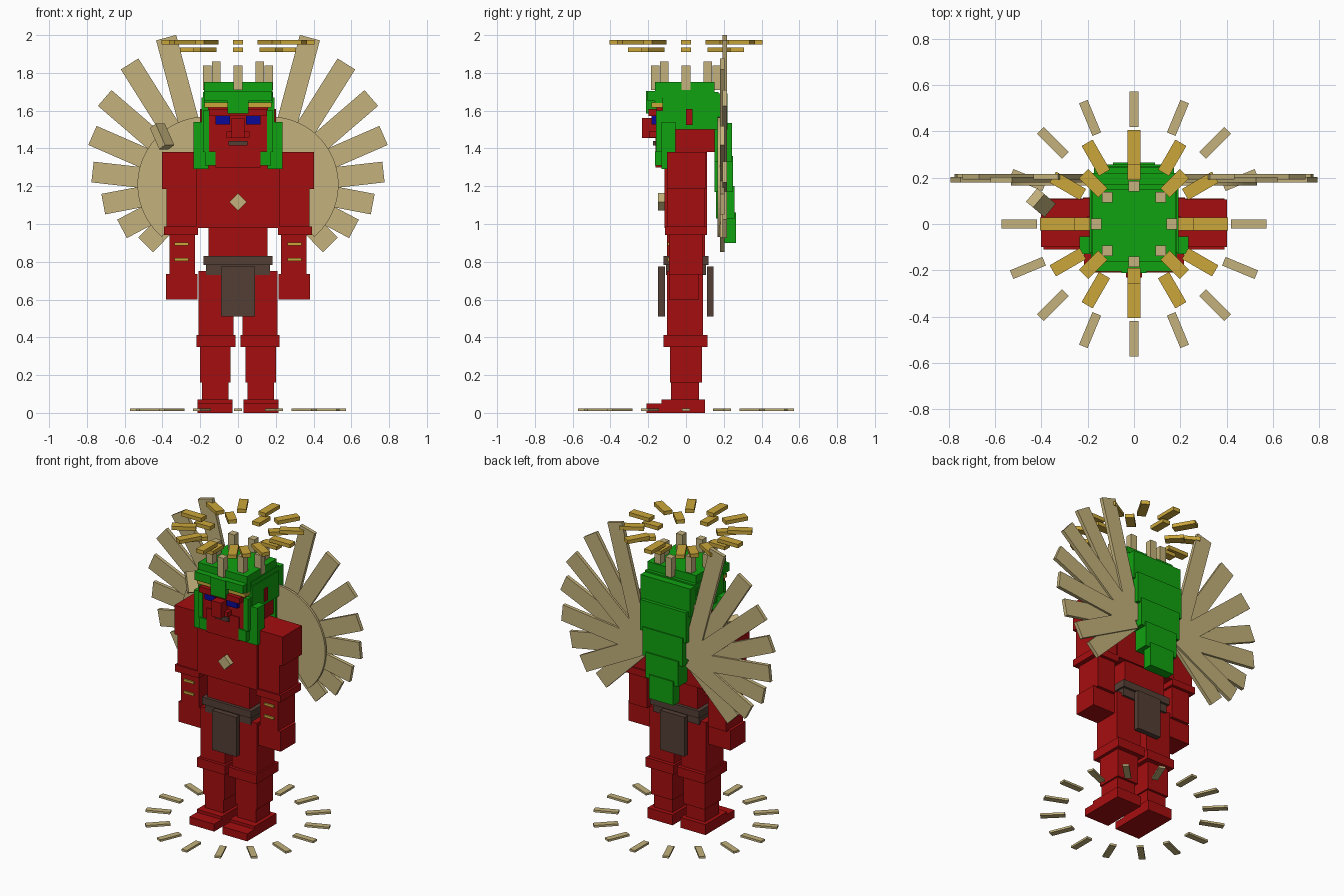
import bpy, bmesh, math
from mathutils import Matrix, Vector

if "Cube" in bpy.data.objects:
    bpy.data.objects.remove(bpy.data.objects["Cube"])


def lin(c):
    c /= 255
    return c / 12.92 if c <= 0.04045 else ((c + 0.055) / 1.055) ** 2.4


def material(name, r, g, b):
    m = bpy.data.materials.new(name)
    m.diffuse_color = (lin(r), lin(g), lin(b), 1)
    m.use_nodes = True
    m.node_tree.nodes["Principled BSDF"].inputs["Base Color"].default_value = m.diffuse_color
    return m


RED = material("red skin", 165, 13, 15)
GREEN = material("green hair", 16, 162, 16)
TAN = material("tan", 196, 178, 124)
GOLD = material("gold", 202, 166, 58)
BROWN = material("brown cloth", 84, 63, 53)
BLUE = material("blue eyes", 10, 10, 150)


def finish(name, bm, mat):
    bmesh.ops.recalc_face_normals(bm, faces=bm.faces)
    me = bpy.data.meshes.new(name)
    bm.to_mesh(me)
    bm.free()
    me.materials.append(mat)
    ob = bpy.data.objects.new(name, me)
    bpy.context.collection.objects.link(ob)
    return ob


def block(name, mat, x, y, z, matrix=None):
    """Box from its extents, optionally moved by a matrix."""
    bm = bmesh.new()
    bmesh.ops.create_cube(bm, size=1)
    for v in bm.verts:
        v.co = Vector([(a + b) / 2 + c * (b - a) for (a, b), c in zip((x, y, z), v.co)])
    if matrix:
        bm.transform(matrix)
    return finish(name, bm, mat)


def pair(name, mat, x, y, z):
    """The same box on both sides."""
    block("left_" + name, mat, x, y, z)
    block("right_" + name, mat, (-x[1], -x[0]), y, z)


def ring(name, mat, count, r, width, z):
    """Radial bars in a flat circle."""
    for i in range(count):
        block(f"{name}_{i + 1}", mat, r, (-width / 2, width / 2), z,
              Matrix.Rotation(math.tau * i / count, 4, 'Z'))


# legs and feet
pair("foot", RED, (.03, .215), (-.13, .10), (0, .07))
pair("toes", RED, (.03, .215), (-.21, -.13), (0, .05))
pair("ankle", RED, (.05, .19), (-.08, .07), (.05, .165))
pair("shin", RED, (.04, .2), (-.085, .085), (.16, .36))
pair("knee_band", RED, (.012, .22), (-.12, .115), (.35, .412))
pair("thigh", RED, (.025, .21), (-.1, .09), (.41, .75))

# waist, belt and loincloth
block("hips", BROWN, (-.17, .17), (-.105, .105), (.73, .785))
block("belt", BROWN, (-.182, .182), (-.12, .12), (.782, .83))
block("front_loincloth", BROWN, (-.09, .09), (-.147, -.112), (.51, .775))
block("back_loincloth", BROWN, (-.09, .09), (.11, .145), (.51, .775))
block("abdomen", RED, (-.155, .155), (-.1, .1), (.82, .99))

# chest and pendant
block("chest", RED, (-.222, .222), (-.115, .11), (.98, 1.38))
block("pendant", TAN, (-.033, .033), (-.147, -.11), (-.033, .033),
      Matrix.Translation((0, 0, 1.117)) @ Matrix.Rotation(math.pi / 4, 4, 'Y'))

# arms
pair("shoulder", RED, (.2, .402), (-.1, .105), (1.185, 1.38))
pair("upper_arm", RED, (.222, .378), (-.1, .1), (.98, 1.19))
pair("elbow_band", RED, (.212, .392), (-.11, .11), (.942, .988))
pair("forearm", RED, (.227, .362), (-.09, .09), (.73, .945))
pair("hand", RED, (.215, .38), (-.09, .07), (.6, .735))
for k, z in enumerate((.805, .885)):
    pair(f"bracelet_{k + 1}", GOLD, (.262, .335), (-.099, -.085), (z, z + .016))

# head and face
block("head", RED, (-.16, .16), (-.155, .15), (1.38, 1.64))
block("chin", RED, (-.12, .12), (-.162, .1), (1.3, 1.46))
block("nose", RED, (-.035, .035), (-.232, -.15), (1.455, 1.56))
block("nostrils", RED, (-.06, .06), (-.195, -.15), (1.458, 1.49))
block("brow", RED, (-.15, .15), (-.198, -.12), (1.572, 1.61))
block("mouth", BROWN, (-.05, .05), (-.175, -.15), (1.415, 1.44))
pair("eye", BLUE, (.042, .12), (-.183, -.15), (1.527, 1.572))
pair("ear", RED, (.15, .2), (0, .035), (1.525, 1.61))

# headband
block("headband", GOLD, (-.178, .178), (-.182, -.08), (1.617, 1.642))

# hair on top and around the face
block("hair_cap", GREEN, (-.18, .182), (-.165, .15), (1.64, 1.752))
block("hair_crown_back", GREEN, (-.185, .185), (-.125, .172), (1.61, 1.7))
block("hair_fringe", GREEN, (-.18, .18), (-.205, -.14), (1.65, 1.705))
block("hair_forelock", GREEN, (-.055, .055), (-.212, -.15), (1.585, 1.705))
pair("hair_side", GREEN, (.152, .192), (-.125, .16), (1.5, 1.67))
pair("temple_lock", GREEN, (.153, .185), (-.16, -.1), (1.38, 1.6))
pair("side_lock", GREEN, (.155, .235), (-.13, -.055), (1.29, 1.54))
pair("inner_lock", GREEN, (.12, .175), (-.165, -.12), (1.31, 1.385))

# hair falling down the back in narrowing tiers
tiers = [(.185, .13, .22, 1.5, 1.69), (.172, .15, .243, 1.33, 1.535),
         (.15, .15, .25, 1.17, 1.36), (.122, .16, .258, 1.03, 1.2),
         (.09, .2, .265, .9, 1.06)]
for i, (w, y0, y1, z0, z1) in enumerate(tiers):
    block(f"back_hair_{i + 1}", GREEN, (-w, w), (y0, y1), (z0, z1))

# crown spikes
for i in range(8):
    a = math.tau * i / 8
    x, y = .163 * math.cos(a), .163 * math.sin(a)
    h = .023
    block(f"crown_spike_{i + 1}", TAN, (x - h, x + h), (y - h, y + h),
          (1.71, 1.86 if i % 2 else 1.84))

# feather fans behind the shoulders
HX, HZ = .172, 1.208
for side, s in (("left", 1), ("right", -1)):
    base = Matrix.Translation((s * HX, 0, HZ))
    for i in range(8):
        y = .191 if i % 2 else .204
        angle = s * math.radians(15 + 17.15 * i)
        block(f"{side}_feather_{i + 1}", TAN, (-.055, .055), (y - .012, y + .012),
              (0, .806 - .051 * i), base @ Matrix.Rotation(angle, 4, 'Y'))
    # rounded web joining the feathers
    bm = bmesh.new()
    pts = [(0, 0)] + [(.36 * math.sin(math.radians(t)), .36 * math.cos(math.radians(t)))
                      for t in range(-5, 141, 5)]
    face = bm.faces.new([bm.verts.new((s * (HX + px), .166, HZ + pz)) for px, pz in pts])
    ext = bmesh.ops.extrude_face_region(bm, geom=[face])["geom"]
    bmesh.ops.translate(bm, vec=(0, .016, 0),
                        verts=[e for e in ext if isinstance(e, bmesh.types.BMVert)])
    finish(side + "_fan_web", bm, TAN)

# tilted block floating over one shoulder
block("shoulder_charm", TAN, (-.023, .023), (-.038, .038), (-.065, .065),
      Matrix.Translation((-.402, .092, 1.463)) @ Matrix.Rotation(math.radians(-40), 4, 'Z')
      @ Matrix.Rotation(math.radians(-30), 4, 'Y'))

# halo rings above the head and ring on the floor
ring("upper_halo_bar", GOLD, 12, (.255, .405), .055, (1.95, 1.975))
ring("lower_halo_bar", GOLD, 8, (.19, .307), .055, (1.91, 1.935))
ring("floor_ring_bar", TAN, 16, (.42, .572), .04, (.01, .024))
